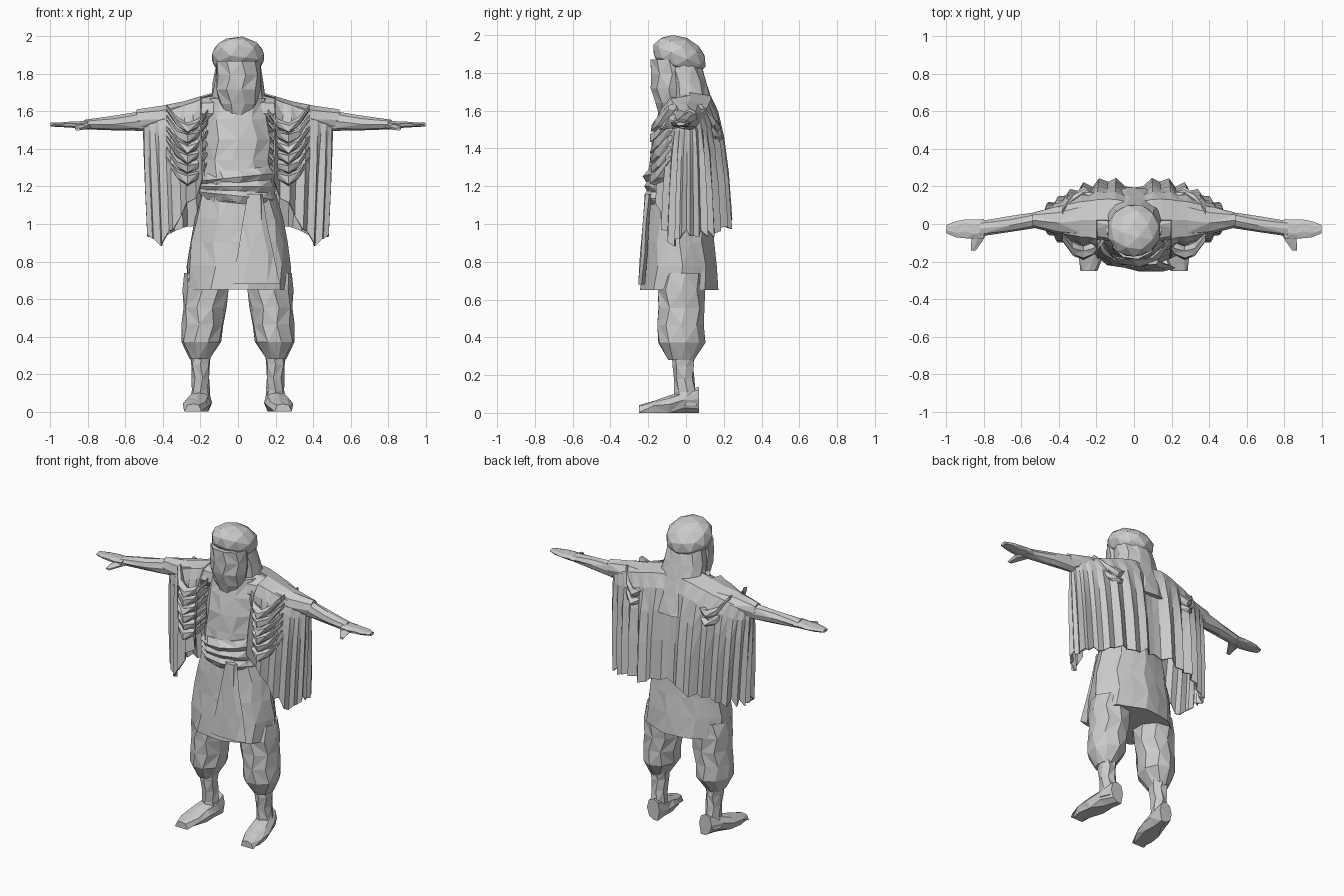
import bpy, random
from math import sin, cos, pi, radians

random.seed(4)
cube = bpy.data.objects.get("Cube")
if cube:
    bpy.data.objects.remove(cube, do_unlink=True)

shade = (.6, .6, .6, 1)
grey = bpy.data.materials.new("stone grey")
grey.use_nodes = True
grey.diffuse_color = shade
grey.node_tree.nodes["Principled BSDF"].inputs["Base Color"].default_value = shade


def build(name, verts, faces, mirror=False):
    mesh = bpy.data.meshes.new(name)
    mesh.from_pydata(verts, [], faces)
    mesh.materials.append(grey)
    part = bpy.data.objects.new(name, mesh)
    bpy.context.collection.objects.link(part)
    if mirror:
        part.modifiers.new("mirror", "MIRROR")
    return part


def bulge(t):
    return sin(pi * t)


def ramp(t, speed=2):
    return min(1, speed * t)


def loft(name, axis, start, end, steps, shape, sides=9, jitter=.04, mirror=False, pleat=0):
    """Skin rings along an axis; shape(t) gives both centres, then both radii."""
    verts, faces = [], []
    for k in range(steps + 1):
        t = k / steps
        along = start + (end - start) * t
        centre_a, centre_b, radius_a, radius_b = shape(t)
        for i in range(sides):
            angle = 2 * pi * (i + k % 2 / 4) / sides
            size = 1 + random.uniform(-jitter, jitter) + pleat * (-1) ** i
            a = centre_a + radius_a * size * cos(angle)
            b = centre_b + radius_b * size * sin(angle)
            place = {"x": (along, a, b), "y": (a, along, b), "z": (a, b, along)}
            verts.append(place[axis])
    for k in range(steps):
        low, high = k * sides, (k + 1) * sides
        for i in range(sides):
            j = (i + 1) % sides
            a, b, c, d = low + i, low + j, high + j, high + i
            if (i + k) % 2:
                faces += [(a, b, c), (a, c, d)]
            else:
                faces += [(a, b, d), (b, c, d)]
    last = steps * sides
    faces.append(list(reversed(range(sides))))
    faces.append(list(range(last, last + sides)))
    return build(name, verts, faces, mirror)


# Head: turban tilted towards the back, face veil, scarf falling behind
bpy.ops.mesh.primitive_ico_sphere_add(
    subdivisions=2, radius=1, location=(0, -.035, 1.89), rotation=(-.4, 0, 0))
turban = bpy.context.object
turban.name = "turban"
turban.scale = (.145, .15, .103)
turban.data.materials.append(grey)
loft("face_veil", "z", 1.565, 1.87, 4,
     lambda t: (0, -.09, .055 + .065 * ramp(t, 3), .05 + .05 * ramp(t)), jitter=.02)
loft("head_scarf", "z", 1.45, 1.86, 4,
     lambda t: (0, .08 - .1 * t, .18 - .06 * t, .12 - .02 * t), sides=11, jitter=.02)

# Torso, with a belt of slanting wraps
loft("torso", "z", 1.12, 1.67, 5,
     lambda t: (0, .03 * t * t - .04, .2 - .04 * t * t, .17 - .06 * t * t), sides=11)
for i in range(3):
    z = 1.14 + .05 * i
    wrap = loft("belt_wrap", "z", z - .03, z + .05, 2,
                lambda t: (0, -.04, .19 + .015 * bulge(t), .16 + .027 * bulge(t)),
                sides=12, jitter=.03)
    for vertex in wrap.data.vertices:
        vertex.co.z += (i - 1) * vertex.co.x / 10

# Pleated skirt and hanging sash end
loft("tunic_skirt", "z", .65, 1.16, 4,
     lambda t: (0, -.035, .28 - .08 * t * t, .205 - .05 * t),
     sides=18, jitter=.015, pleat=.025)
loft("sash_end", "z", .68, 1.16, 3,
     lambda t: (.09, .035 * t - .235, .13 - .09 * t, .02), sides=6, jitter=.08)

# Baggy trousers gathered at the cuff, wrapped shins and shoes
loft("trouser_leg", "z", .28, .74, 5,
     lambda t: (.205 - .045 * t, -.025, .055 + .045 * ramp(t, 5) + .03 * t,
                .07 + .055 * ramp(t, 5)),
     mirror=True)
loft("shin", "z", .04, .32, 4,
     lambda t: (.2, -.015 * t, .06 - .012 * bulge(t), .065 - .01 * bulge(t)),
     sides=7, jitter=.08, mirror=True)
shoe = loft("shoe", "y", .07, -.25, 4,
            lambda t: (.19 + .05 * t, .07 - .05 * t, .045 + .03 * bulge(t), .07 - .05 * t),
            sides=8, mirror=True)
for vertex in shoe.data.vertices:
    if vertex.co.z < .02:
        vertex.co.z = 0

# Shoulders and outstretched arms with flat hands
loft("upper_arm", "x", 0, .54, 4,
     lambda t: (.02, 1.62 - .065 * t, .12 - .08 * t * t, .085 - .03 * t),
     sides=8, mirror=True)
loft("forearm", "x", .5, .82, 2,
     lambda t: (.025 - .05 * t, 1.55 - .02 * t, .042, .055 - .03 * t),
     sides=8, mirror=True)
loft("hand", "x", .8, 1, 4,
     lambda t: (-.028, 1.53, .054 - .03 * t ** 4, .022 - .012 * t),
     sides=7, mirror=True)
loft("thumb", "y", -.04, -.14, 2,
     lambda t: (.82 + .035 * t, 1.525 - .02 * t, .05 - .035 * t, .018 - .01 * t),
     sides=5, mirror=True)

# Pleated mantle: an oval curtain hung over the arms, from front opening to spine
columns, rows = 28, 5
verts, faces = [], []
for i in range(columns + 1):
    angle = radians(-67 + 157 * i / columns)
    x = .51 * cos(angle)
    shoulder = 1.705 - .24 * max(x - .12, 0) / .8
    if angle < 0:       # pointed sleeve tip in front
        depth = .2 * sin(angle)
        hem = .87 + 1.4 * abs(x - .45)
    else:               # fuller behind, dipping in along the spine
        depth = .225 * sin(angle) - .05 * max(0, 1 - 8 * x)
        hem = 1.03 - .09 * cos(angle)
    hem += random.uniform(-.025, .025)
    pleat = random.uniform(.008, .03) * (-1) ** i
    if i == columns:    # spine column stays on the mirror plane
        x = pleat = 0
    for k in range(rows + 1):
        t = (k / rows) ** 2
        wave = pleat * ramp(t)
        verts.append((x * (1 - .06 * t) + wave * cos(angle) / 2,
                      .02 + depth * t ** .2 + wave * sin(angle),
                      shoulder + (hem - shoulder) * t))
for i in range(columns):
    for k in range(rows):
        a = i * (rows + 1) + k
        b = a + rows + 1
        faces += [(a, a + 1, b + 1), (a, b + 1, b)]
mantle = build("mantle", verts, faces, mirror=True)
mantle.modifiers.new("thickness", "SOLIDIFY").thickness = .008

# Drooping swags below each shoulder, fewer across the shoulder blades
for name, side, count in (("front_swag", -1, 6), ("back_fold", 1, 2)):
    for k in range(count):
        z = 1.6 - .055 * k
        loft(name, "x", .16, .38, 4,
             lambda t: (side * (.07 + .085 * bulge(t)), z + .02 * t - .1 * bulge(t),
                        .025 + .012 * bulge(t), .015 + .016 * bulge(t)),
             sides=5, jitter=.25, mirror=True)
